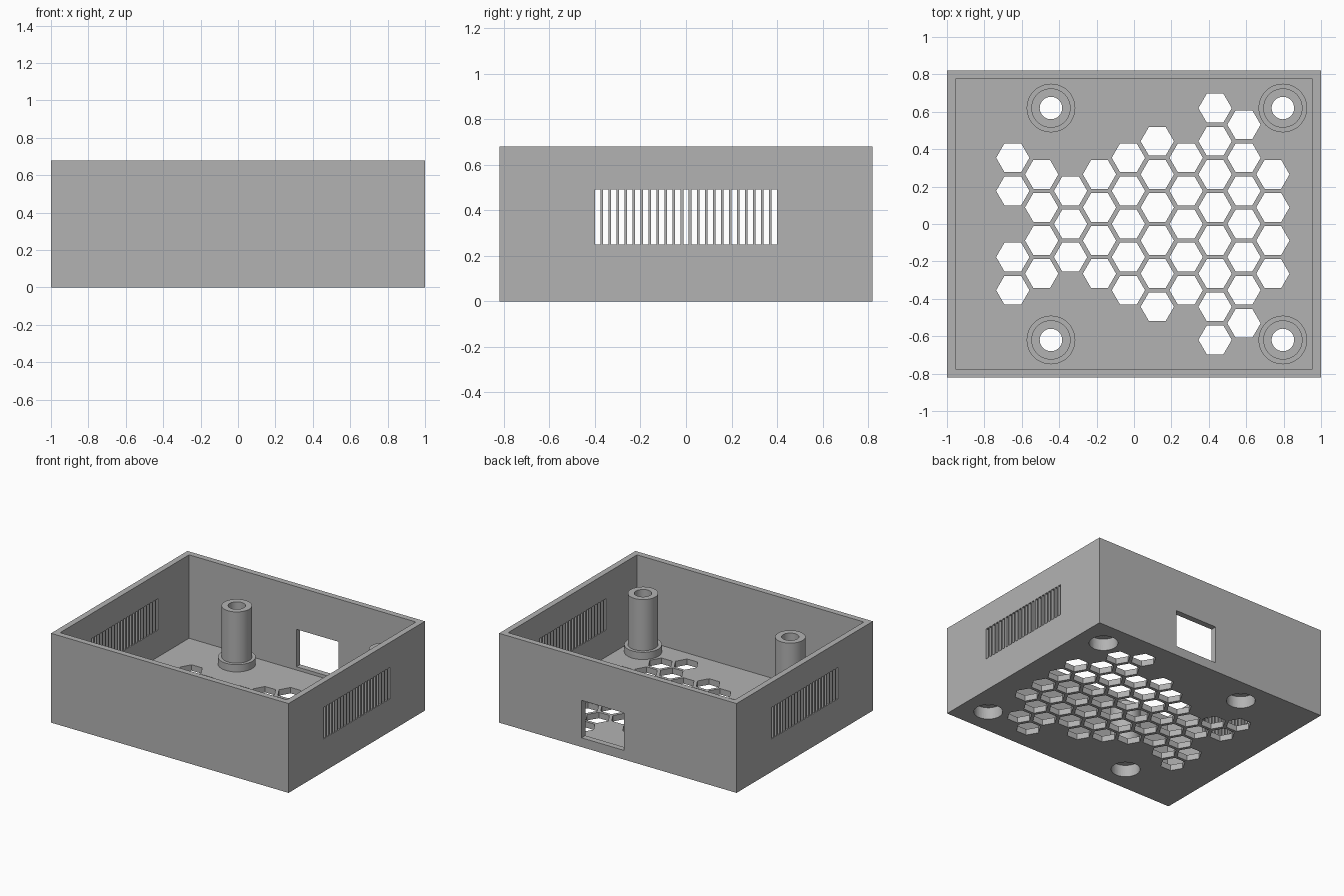
import bpy, bmesh, math
from mathutils import Matrix, Vector

if "Cube" in bpy.data.objects:
    bpy.data.objects.remove(bpy.data.objects["Cube"])

HALF_X, HALF_Y, HEIGHT = 1.0, 0.82, 0.68
WALL = 0.045
SEGMENTS = 48
POSTS = [(x, y) for x in (-0.444, 0.796) for y in (-0.62, 0.62)]

grey = bpy.data.materials.new("plain_grey")
grey.use_nodes = True
grey.diffuse_color = (0.45, 0.45, 0.45, 1)
grey.node_tree.nodes["Principled BSDF"].inputs["Base Color"].default_value = grey.diffuse_color


def add_box(bm, low, high):
    low, high = Vector(low), Vector(high)
    size = Matrix.Diagonal((*(high - low), 1))
    bmesh.ops.create_cube(bm, size=1, matrix=Matrix.Translation((low + high) / 2) @ size)


def add_prism(bm, x, y, radius, sides):
    # Vertical prism through the floor, with a corner pointing along x
    made = bmesh.ops.create_cone(bm, cap_ends=True, segments=sides, radius1=radius,
                                 radius2=radius, depth=4 * WALL)
    turn = math.pi / 2 if sides == 6 else 0
    place = Matrix.Translation((x, y, WALL / 2)) @ Matrix.Rotation(turn, 4, "Z")
    bmesh.ops.transform(bm, matrix=place, verts=made["verts"])


def make_object(name, bm):
    mesh = bpy.data.meshes.new(name)
    bm.to_mesh(mesh)
    bm.free()
    mesh.materials.append(grey)
    obj = bpy.data.objects.new(name, mesh)
    bpy.context.collection.objects.link(obj)
    return obj


def activate(obj):
    bpy.ops.object.select_all(action="DESELECT")
    obj.select_set(True)
    bpy.context.view_layer.objects.active = obj


def cut(target, bm):
    cutter = make_object("cutter", bm)
    cutter.hide_render = True
    modifier = target.modifiers.new("cut", "BOOLEAN")
    modifier.object = cutter
    modifier.operation = "DIFFERENCE"
    modifier.solver = "EXACT"
    activate(target)
    bpy.ops.object.modifier_apply(modifier=modifier.name)
    bpy.data.objects.remove(cutter)


# Open-topped case
bm = bmesh.new()
add_box(bm, (-HALF_X, -HALF_Y, 0), (HALF_X, HALF_Y, HEIGHT))
case = make_object("case", bm)
bm = bmesh.new()
add_box(bm, (WALL - HALF_X, WALL - HALF_Y, WALL), (HALF_X - WALL, HALF_Y - WALL, HEIGHT + 1))
cut(case, bm)

# Honeycomb floor vents: row offsets from the centre line, column by column
columns = [(-2, -1, 1, 2), (-1.5, -0.5, 0.5, 1.5), (-1, 0, 1), (-1.5, -0.5, 0.5, 1.5),
           range(-2, 3), [r - 2.5 for r in range(6)], range(-2, 3),
           [r - 3.5 for r in range(8)], range(-3, 4), (-1.5, -0.5, 0.5, 1.5)]
bm = bmesh.new()
for i, rows in enumerate(columns):
    for row in rows:
        add_prism(bm, -0.648 + 0.1545 * i, 0.177 * row, 0.089, 6)

# Screw head recesses under the posts
for x, y in POSTS:
    add_prism(bm, x, y, 0.1, SEGMENTS)
cut(case, bm)

# Side vent slots and the back connector window
bm = bmesh.new()
slots, pitch, width = 23, 0.0353, 0.024
for side in (-1, 1):
    x = side * (HALF_X - WALL / 2)
    for i in range(slots):
        y = (i - (slots - 1) / 2) * pitch
        add_box(bm, (x - WALL, y - width / 2, 0.25), (x + WALL, y + width / 2, 0.49))
add_box(bm, (-0.05, HALF_Y - 2 * WALL, 0.07), (0.305, HALF_Y + WALL, 0.355))
cut(case, bm)

# Hollow screw posts with a collar, turned from one profile
profile = [(0.1, 0), (0.1, 0.09), (0.06, 0.09), (0.06, 0.49), (0.105, 0.49),
           (0.105, 0.1), (0.13, 0.1), (0.13, WALL)]
for number, (x, y) in enumerate(POSTS, 1):
    bm = bmesh.new()
    verts = [bm.verts.new((r, 0, z)) for r, z in profile]
    edges = [bm.edges.new(pair) for pair in zip(verts, verts[1:])]
    bmesh.ops.spin(bm, geom=verts + edges, cent=(0, 0, 0), axis=(0, 0, 1),
                   angle=math.tau, steps=SEGMENTS, use_merge=True)
    bmesh.ops.remove_doubles(bm, verts=bm.verts, dist=0.0001)
    bmesh.ops.recalc_face_normals(bm, faces=bm.faces)
    # Outward means the rim faces up
    rim = max(bm.faces, key=lambda f: f.calc_center_median().z)
    if rim.normal.z < 0:
        bmesh.ops.reverse_faces(bm, faces=bm.faces)
    post = make_object(f"screw_post_{number}", bm)
    post.location = (x, y, 0)
    activate(post)
    bpy.ops.object.shade_smooth_by_angle(angle=math.radians(30))
